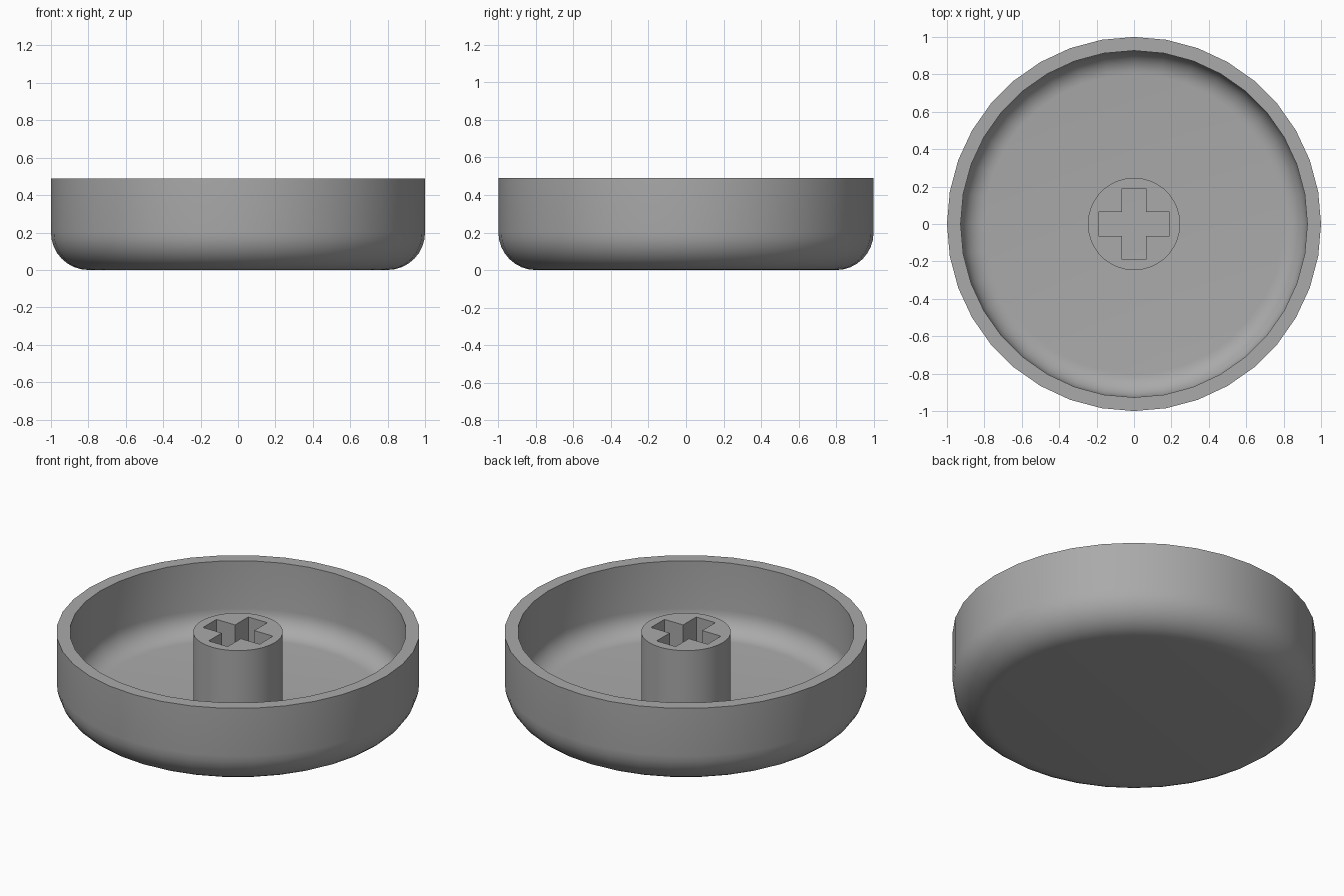
import bpy, bmesh, math

if "Cube" in bpy.data.objects:
    bpy.data.objects.remove(bpy.data.objects["Cube"])

SEG = 36
HEIGHT, RADIUS, WALL, FILLET = 0.49, 1.0, 0.073, 0.20
POST_R, ARM_L, ARM_W = 0.247, 0.19, 0.064

grey = bpy.data.materials.new("grey plastic")
grey.diffuse_color = (0.40, 0.40, 0.40, 1)
grey.use_nodes = True
grey.node_tree.nodes["Principled BSDF"].inputs["Base Color"].default_value = grey.diffuse_color


def finish(bm, name):
    """Turn a bmesh into a smooth-shaded object with sharp corners kept."""
    bmesh.ops.recalc_face_normals(bm, faces=bm.faces)
    mesh = bpy.data.meshes.new(name)
    bm.to_mesh(mesh)
    bm.free()
    mesh.materials.append(grey)
    obj = bpy.data.objects.new(name, mesh)
    bpy.context.collection.objects.link(obj)
    bpy.ops.object.select_all(action='DESELECT')
    obj.select_set(True)
    bpy.context.view_layer.objects.active = obj
    bpy.ops.object.shade_smooth_by_angle(angle=math.radians(30))
    return obj


def arc(radius, steps=8):
    """Rounded lower corner, running from the flat bottom up to the wall."""
    cx = RADIUS - FILLET
    return [(cx + radius * math.sin(a), FILLET - radius * math.cos(a))
            for a in (math.pi / 2 * i / steps for i in range(steps + 1))]


# Dish: a profile of even thickness spun round the z axis
profile = [(0, 0)] + arc(FILLET) + [(RADIUS, HEIGHT), (RADIUS - WALL, HEIGHT)]
profile += arc(FILLET - WALL)[::-1] + [(0, WALL)]
bm = bmesh.new()
verts = [bm.verts.new((r, 0, z)) for r, z in profile]
edges = [bm.edges.new(pair) for pair in zip(verts, verts[1:])]
bmesh.ops.spin(bm, geom=verts + edges, cent=(0, 0, 0), axis=(0, 0, 1),
               angle=math.tau, steps=SEG, use_merge=True)
bmesh.ops.remove_doubles(bm, verts=bm.verts, dist=1e-4)
finish(bm, "dish")

# Post: a disc with a cross-shaped hole, drawn down to the dish floor
bm = bmesh.new()
circle = [(POST_R * math.cos(math.tau * i / SEG), POST_R * math.sin(math.tau * i / SEG))
          for i in range(SEG)]
cross = []
for c, s in ((1, 0), (0, 1), (-1, 0), (0, -1)):
    for x, y in ((ARM_L, -ARM_W), (ARM_L, ARM_W), (ARM_W, ARM_W)):
        cross.append((x * c - y * s, x * s + y * c))
rims = []
for loop in (circle, cross):
    vs = [bm.verts.new((x, y, HEIGHT)) for x, y in loop]
    rims += [bm.edges.new((vs[i - 1], vs[i])) for i in range(len(vs))]
bmesh.ops.triangle_fill(bm, edges=rims, use_beauty=True, normal=(0, 0, 1))
walls = bmesh.ops.extrude_edge_only(bm, edges=rims)
low = [v for v in walls["geom"] if isinstance(v, bmesh.types.BMVert)]
bmesh.ops.translate(bm, verts=low, vec=(0, 0, WALL - HEIGHT))
finish(bm, "post")
